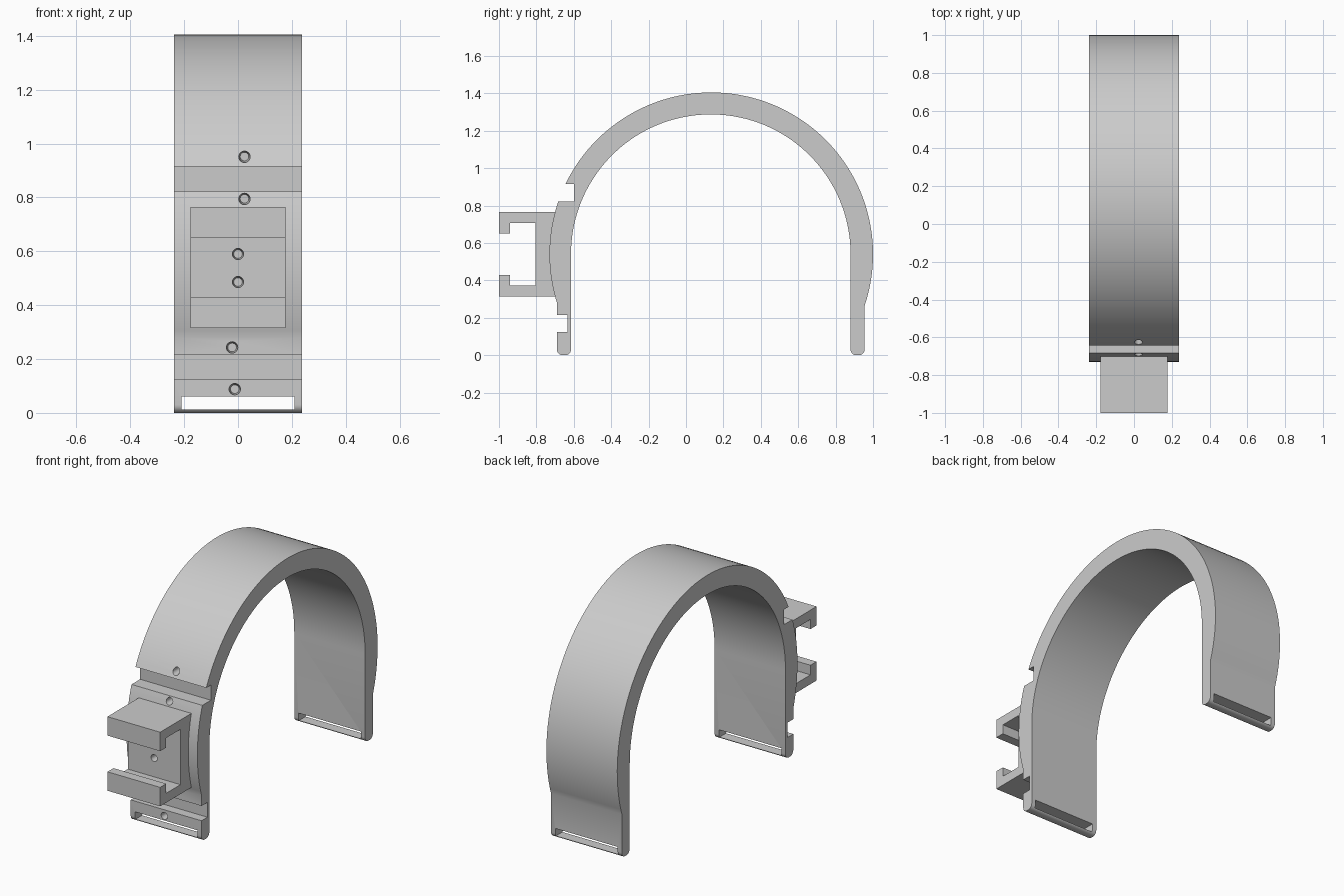
import bpy, bmesh
from math import sin, cos, asin, acos, pi, radians
from mathutils import Matrix, Vector

old = bpy.data.objects.get("Cube")
if old:
    bpy.data.objects.remove(old, do_unlink=True)

grey = bpy.data.materials.new("plain grey")
grey.use_nodes = True
COLOUR = (0.6, 0.6, 0.6, 1)
grey.diffuse_color = COLOUR
grey.node_tree.nodes["Principled BSDF"].inputs["Base Color"].default_value = COLOUR


def finish_mesh(name, bm):
    bmesh.ops.recalc_face_normals(bm, faces=bm.faces)
    mesh = bpy.data.meshes.new(name)
    bm.to_mesh(mesh)
    bm.free()
    obj = bpy.data.objects.new(name, mesh)
    bpy.context.collection.objects.link(obj)
    mesh.materials.append(grey)
    return obj


def extrude_profile(name, points, half):
    """Extrude a (y, z) outline symmetrically across x."""
    bm = bmesh.new()
    face = bm.faces.new([bm.verts.new((-half, y, z)) for y, z in points])
    new = bmesh.ops.extrude_face_region(bm, geom=[face])["geom"]
    bmesh.ops.translate(bm, vec=(2 * half, 0, 0),
                        verts=[v for v in new if isinstance(v, bmesh.types.BMVert)])
    return finish_mesh(name, bm)


def arc(cy, cz, r, a0, a1, n):
    return [(cy + r * cos(a0 + (a1 - a0) * i / n), cz + r * sin(a0 + (a1 - a0) * i / n))
            for i in range(n + 1)]


def cut(obj, cutters):
    for c in cutters:
        mod = obj.modifiers.new("cut", 'BOOLEAN')
        mod.operation = 'DIFFERENCE'
        mod.solver = 'EXACT'
        mod.object = c
    dg = bpy.context.evaluated_depsgraph_get()
    mesh = bpy.data.meshes.new_from_object(obj.evaluated_get(dg))
    obj.modifiers.clear()
    obj.data = mesh
    for c in cutters:
        bpy.data.objects.remove(c, do_unlink=True)


def box(name, lo, hi):
    bm = bmesh.new()
    lo, hi = Vector(lo), Vector(hi)
    bmesh.ops.create_cube(bm, size=1, matrix=Matrix.Translation((lo + hi) / 2)
                          @ Matrix.Diagonal((*(hi - lo), 1)))
    return finish_mesh(name, bm)


def drill(x, z, surface_y, depth):
    """Slightly tapered blind hole running back from the front surface."""
    bm = bmesh.new()
    length = depth + 0.03
    bmesh.ops.create_cone(bm, cap_ends=True, segments=24, radius1=0.024, radius2=0.016,
                          depth=length,
                          matrix=Matrix.Translation((x, surface_y + depth - length / 2, z))
                          @ Matrix.Rotation(-pi / 2, 4, 'X'))
    return finish_mesh("drill", bm)


# Arched band: round outside, round inside with straight legs
CY, CZ, R, RI = 0.135, 0.54, 0.865, 0.7475
LEG, FILLET = 0.075, 0.03
FRONT, BACK = -0.69, 0.955


def front_angle(z):
    return pi - asin((z - CZ) / R)


def foot(y0, y1):
    """Rounded leg end, from the larger y to the smaller."""
    return (arc(y1 - FILLET, FILLET, FILLET, 0, -pi / 2, 6)
            + arc(y0 + FILLET, FILLET, FILLET, -pi / 2, -pi, 6))


outline = arc(CY, CZ, R, -acos((BACK - CY) / R), front_angle(0.915), 72)
outline += [(-0.6, 0.915), (-0.6, 0.823)]                              # upper groove
outline += arc(CY, CZ, R, front_angle(0.823), pi + acos((CY - FRONT) / R), 20)
outline += [(FRONT, 0.215), (-0.633, 0.215), (-0.633, 0.125), (FRONT, 0.125)]  # lower groove
outline += foot(FRONT, FRONT + LEG)[::-1]
outline += arc(CY - 0.0025, CZ, RI, pi, 0, 72)
outline += foot(BACK - LEG, BACK)[::-1]
band = extrude_profile("arched_band", outline, 0.238)

# Strap slots through both feet and screw holes in the front
cut(band, [box("slot", (-0.21, y - 0.1, 0.012), (0.21, y + 0.1, 0.06))
           for y in (FRONT + LEG / 2, BACK - LEG / 2)]
    + [drill(0.024, 0.952, -0.625, 0.06), drill(0.024, 0.795, -0.69, 0.06),
       drill(-0.022, 0.243, FRONT, 0.06), drill(-0.012, 0.088, FRONT, 0.06)])

# Clip: open channel with inward lips, mirrored about its middle height
MID = 0.54
upper = [(-0.68, 0.225), (-1.0, 0.225), (-1.0, 0.11), (-0.942, 0.11),
         (-0.942, 0.168), (-0.805, 0.168)]
clip_outline = [(y, MID + h) for y, h in upper] + [(y, MID - h) for y, h in upper[::-1]]
clip = extrude_profile("front_clip", clip_outline, 0.177)
cut(clip, [drill(0, z, -0.805, 0.05) for z in (0.59, 0.486)])

# Smooth curves, crisp edges
bpy.ops.object.select_all(action='DESELECT')
for obj in (band, clip):
    obj.select_set(True)
    bpy.context.view_layer.objects.active = obj
bpy.ops.object.shade_smooth_by_angle(angle=radians(25))
